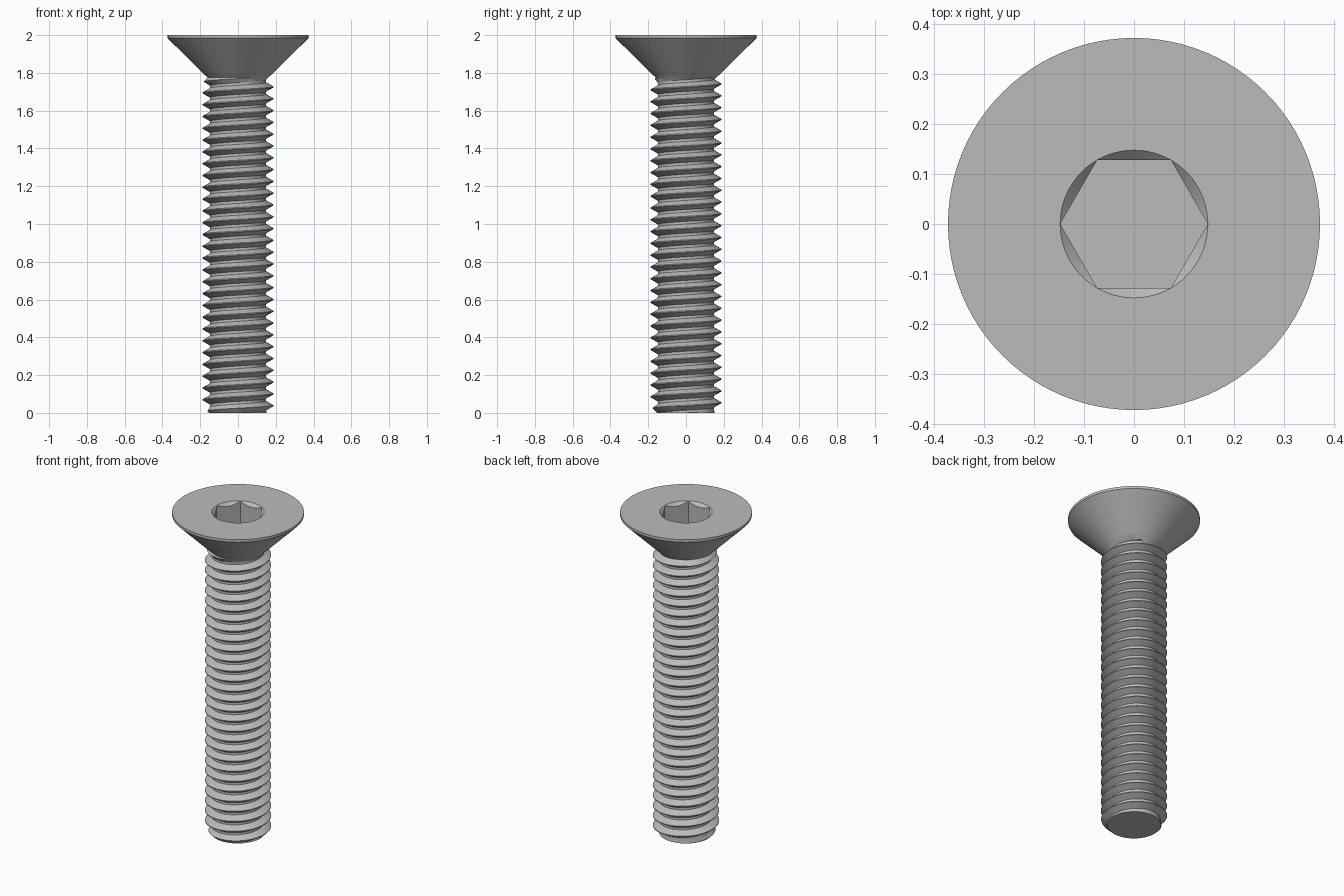
import bpy
import bmesh
from math import cos, sin, tau, floor, ceil

SIDES = 96
MAJOR, ROOT, PITCH = 0.187, 0.149, 0.0625
NECK_Z, HEAD_Z, TOP = 1.775, 1.8, 2.0
HEAD_R, SOCKET_R, SOCKET_DEPTH = 0.373, 0.148, 0.15

if "Cube" in bpy.data.objects:
    bpy.data.objects.remove(bpy.data.objects["Cube"])

steel = bpy.data.materials.new("grey steel")
steel.use_nodes = True
grey = (0.5, 0.5, 0.5, 1)
steel.diffuse_color = grey
steel.node_tree.nodes["Principled BSDF"].inputs["Base Color"].default_value = grey


def finish(bm, name):
    """Turn a bmesh into a linked object with clean normals."""
    bmesh.ops.remove_doubles(bm, verts=bm.verts, dist=1e-5)
    bmesh.ops.recalc_face_normals(bm, faces=bm.faces)
    mesh = bpy.data.meshes.new(name)
    bm.to_mesh(mesh)
    bm.free()
    mesh.materials.append(steel)
    obj = bpy.data.objects.new(name, mesh)
    bpy.context.collection.objects.link(obj)
    return obj


def skin(name, columns):
    """Join neighbouring columns of points with quads and cap both ends."""
    bm = bmesh.new()
    grid = [[bm.verts.new(p) for p in col] for col in columns]
    for a, b in zip(grid, grid[1:]):
        for j in range(len(a) - 1):
            bm.faces.new((a[j], b[j], b[j + 1], a[j + 1]))
    for end in (0, -1):
        bm.faces.new([col[end] for col in grid[:-1]])
    bmesh.ops.dissolve_degenerate(bm, dist=1e-6, edges=bm.edges)
    return finish(bm, name)


def lathe(name, profile, sides=SIDES):
    turns = [tau * i / sides for i in range(sides + 1)]
    return skin(name, [[(r * cos(t), r * sin(t), z) for r, z in profile] for t in turns])


def smooth(obj):
    bpy.ops.object.select_all(action="DESELECT")
    obj.select_set(True)
    bpy.context.view_layer.objects.active = obj
    bpy.ops.object.shade_smooth_by_angle(angle=0.5)


def cut(obj, cutter):
    mod = obj.modifiers.new("cut", "BOOLEAN")
    mod.operation, mod.solver, mod.object = "DIFFERENCE", "EXACT", cutter
    bpy.context.view_layer.objects.active = obj
    bpy.ops.object.modifier_apply(modifier=mod.name)
    bpy.data.objects.remove(cutter)


# Threaded shank: a right-handed ridge profile climbing one pitch per turn
RIDGE = [(0, ROOT), (0.22, ROOT), (0.57, MAJOR), (0.65, MAJOR)]


def thread_column(i):
    t = tau * i / SIDES
    points = []
    for turn in range(-3, ceil(NECK_Z / PITCH) + 3):
        for step, r in RIDGE:
            z = PITCH * (turn + step + i / SIDES)
            z = min(max(z, 0), NECK_Z)
            # chamfered tip and run-out under the head
            r = min(r, 0.152 + z, 0.16 + (NECK_Z - z))
            if z in (0, NECK_Z):
                r = 0.152 if z == 0 else 0.16
            points.append((r * cos(t), r * sin(t), z))
    points.append((MAJOR * cos(t), MAJOR * sin(t), HEAD_Z))
    return points


shank = skin("threaded_shank", [thread_column(i) for i in range(SIDES + 1)])
smooth(shank)

# Countersunk head with a thin straight rim
head = lathe("countersunk_head", [(MAJOR, HEAD_Z), (HEAD_R, 1.984), (HEAD_R, TOP)])

# Hexagonal socket and its conical lead-in
cut(head, lathe("socket_cutter", [(SOCKET_R, TOP - SOCKET_DEPTH), (SOCKET_R, TOP + 0.1)], 6))
cut(head, lathe("lead_in_cutter", [(SOCKET_R - 0.06, TOP - 0.06), (SOCKET_R + 0.02, TOP + 0.02)]))
smooth(head)
